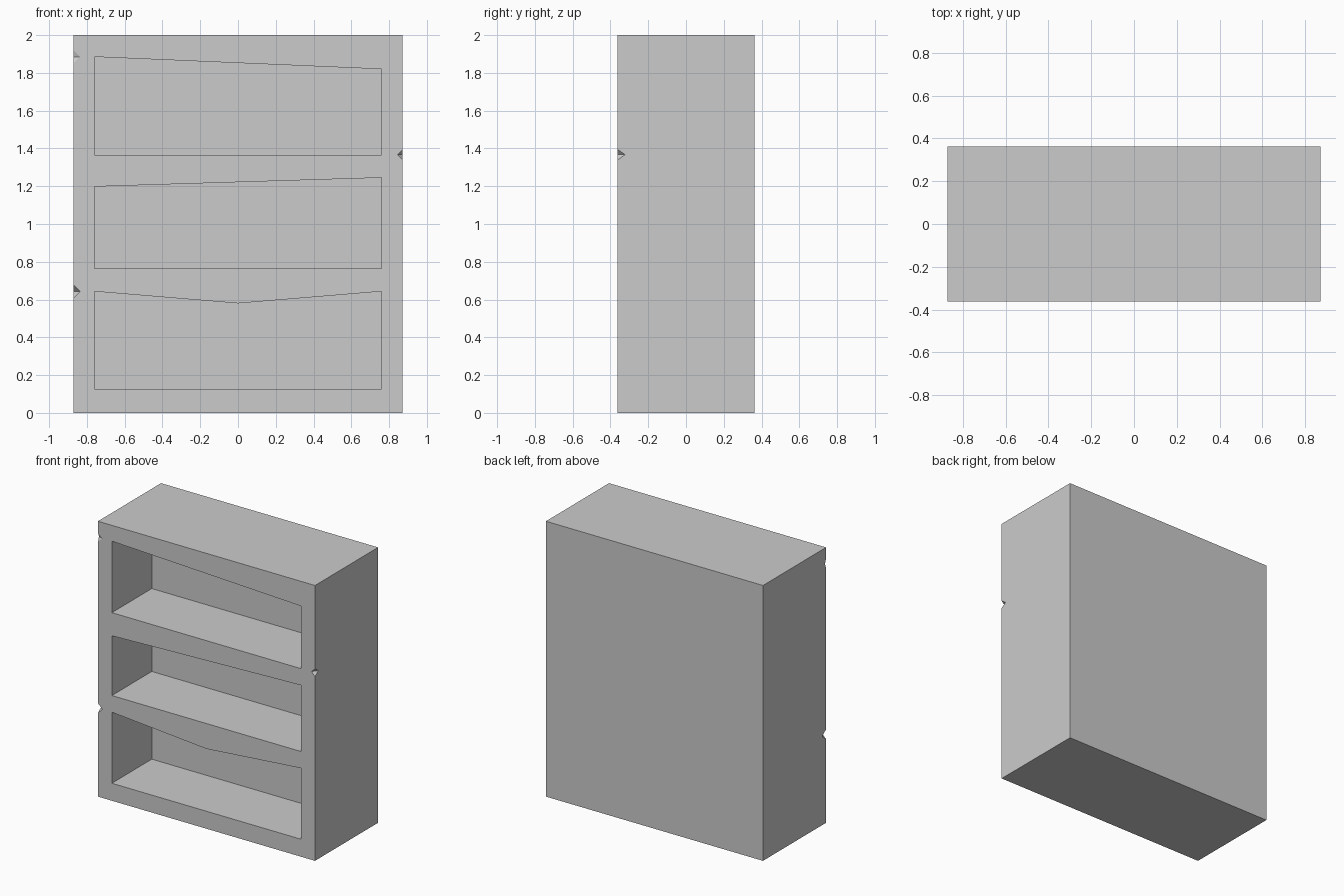
import bpy, bmesh

if "Cube" in bpy.data.objects:
    bpy.data.objects.remove(bpy.data.objects["Cube"])

W, D, H = 0.872, 0.362, 2.0      # half width, half depth, height
CAVITY_BACK = 0.096


def add_mesh(name, bm):
    bmesh.ops.recalc_face_normals(bm, faces=bm.faces)
    mesh = bpy.data.meshes.new(name)
    bm.to_mesh(mesh)
    bm.free()
    obj = bpy.data.objects.new(name, mesh)
    bpy.context.collection.objects.link(obj)
    return obj


def prism(name, profile, y0, y1):
    # extrude an x-z outline along y
    bm = bmesh.new()
    face = bm.faces.new([bm.verts.new((x, y0, z)) for x, z in profile])
    ext = bmesh.ops.extrude_face_region(bm, geom=[face])
    for v in ext["geom"]:
        if isinstance(v, bmesh.types.BMVert):
            v.co.y = y1
    return add_mesh(name, bm)


def chip(name, x, z, rx, ry, rz):
    # octahedron centred on a front vertical edge
    bm = bmesh.new()
    for p in ((rx, 0, 0), (-rx, 0, 0), (0, ry, 0), (0, -ry, 0), (0, 0, rz), (0, 0, -rz)):
        bm.verts.new((x + p[0], -D + p[1], z + p[2]))
    bmesh.ops.convex_hull(bm, input=bm.verts)
    return add_mesh(name, bm)


# Solid case
case = prism("shelf_case", [(-W, 0), (W, 0), (W, H), (-W, H)], -D, D)

# Three crooked compartments: floor height and top outline
S = 0.76
cutters = []
for i, (floor, top) in enumerate([
        (0.127, [(S, 0.643), (0, 0.58), (-S, 0.643)]),
        (0.764, [(S, 1.245), (-S, 1.198)]),
        (1.366, [(S, 1.82), (-S, 1.885)])]):
    cutters.append(prism(f"compartment_cutter_{i}",
                         [(-S, floor), (S, floor)] + top, -D - 0.1, CAVITY_BACK))

# Small chips on the front edges
cutters += [chip("chip_cutter_low", -W, 0.643, 0.036, 0.045, 0.036),
            chip("chip_cutter_high", -W, 1.885, 0.036, 0.012, 0.036),
            chip("chip_cutter_right", W, 1.367, 0.028, 0.04, 0.028)]

# Cut the openings and discard the helpers
bpy.context.view_layer.objects.active = case
for c in cutters:
    c.hide_render = True
    mod = case.modifiers.new("cut", "BOOLEAN")
    mod.operation = "DIFFERENCE"
    mod.solver = "EXACT"
    mod.object = c
    bpy.ops.object.modifier_apply(modifier=mod.name)
    bpy.data.objects.remove(c)
